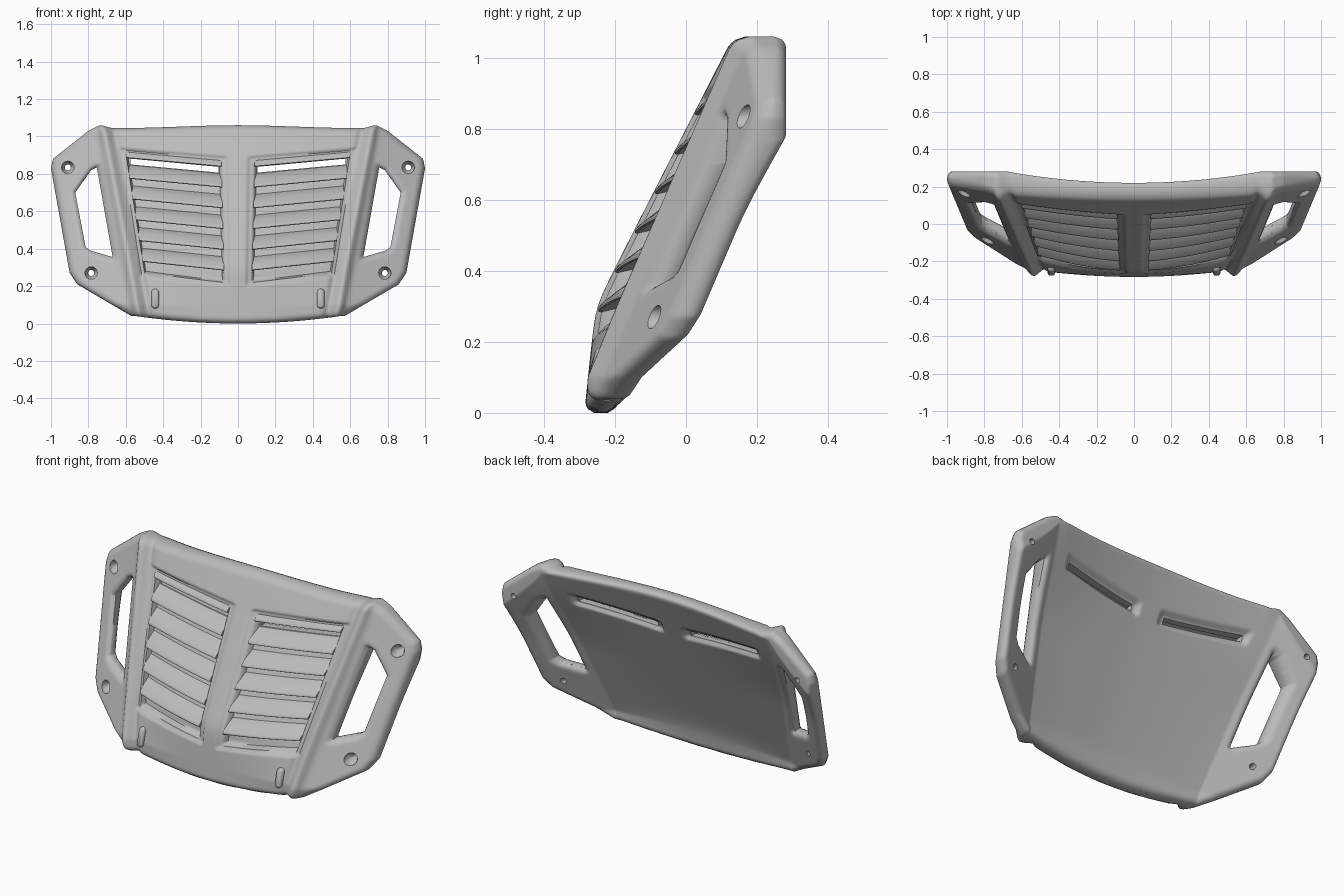
import bpy, bmesh, math

if "Cube" in bpy.data.objects:
    bpy.data.objects.remove(bpy.data.objects["Cube"])

grey = bpy.data.materials.new("light_grey_plastic")
grey.use_nodes = True
grey.diffuse_color = (0.5, 0.5, 0.5, 1)
grey.node_tree.nodes["Principled BSDF"].inputs["Base Color"].default_value = (0.5, 0.5, 0.5, 1)

# Half outline of the plate and the handle opening, as (x, z)
OUTLINE = [(0, 0), (0.2, 0.005), (0.4, 0.021), (0.57, 0.04), (0.86, 0.21), (0.90, 0.27), (1, 0.83),
           (0.99, 0.88), (0.80, 1.03), (0.74, 1.06), (0, 1.06)]
WINDOW = [(0.755, 0.835), (0.785, 0.82), (0.87, 0.70), (0.815, 0.41), (0.79, 0.39), (0.67, 0.355)]
BOLTS = [(0.91, 0.835), (0.785, 0.27)]
SLOPE = 0.065          # how much louver rows climb towards the ribs
RADIUS = 0.034         # edge rounding
N_MID, N_WING, N_ROW = 70, 32, 120


def smooth(a, b, v):
    v = min(1, max(0, (v - a) / (b - a)))
    return v * v * (3 - 2 * v)


def band(a, b, v, soft):
    return smooth(a - soft, a, v) * (1 - smooth(b, b + soft, v))


def soft_max(a, b):
    return 0.5 * (a + b + math.sqrt((a - b) ** 2 + 0.0003))


def seg_dist(x, z, a, b):
    dx, dz = b[0] - a[0], b[1] - a[1]
    k = min(1, max(0, ((x - a[0]) * dx + (z - a[1]) * dz) / (dx * dx + dz * dz)))
    return math.hypot(x - a[0] - k * dx, z - a[1] - k * dz)


def path_dist(x, z, pts):
    return min(seg_dist(x, z, a, b) for a, b in zip(pts, pts[1:]))


def inside(x, z, pts):
    hit = False
    for (ax, az), (bx, bz) in zip(pts, pts[1:] + pts[:1]):
        if (az > z) != (bz > z) and x < ax + (z - az) * (bx - ax) / (bz - az):
            hit = not hit
    return hit


def half_width(z):
    pts = OUTLINE[3:-1]
    for (ax, az), (bx, bz) in zip(pts, pts[1:]):
        if z <= bz:
            return ax + (bx - ax) * (z - az) / (bz - az)
    return pts[-1][0]


def rib_x(z):
    return 0.55 + 0.186 * (z - 0.04)


def bow(x, z, mid):
    """Surface bowed from the middle height line to the ribs, then swept wings."""
    side = max(-0.26, -0.26 + 0.43 * (z - 0.1)) + 0.015
    s = min(1, x / rib_x(z))
    return mid + (side - mid) * s * s + 0.43 * max(0, x - rib_x(z))


def front_mid(z):
    return soft_max(-0.257 + 0.1 * (z - 0.3), -0.257 + 0.513 * (z - 0.3))


def base(x, z):
    return bow(abs(x), z, front_mid(z))


def edge_pull(x, z):
    d = path_dist(x, z, OUTLINE)
    if x > 0.55:
        d = 0 if inside(x, z, WINDOW) else min(d, path_dist(x, z, WINDOW + WINDOW[:1]))
    d = min(d, RADIUS)
    return RADIUS - math.sqrt(RADIUS ** 2 - (RADIUS - d) ** 2)


def front_y(x, z, s):
    t, off = z - SLOPE * s, x - rib_x(z)
    y = base(x, z) + edge_pull(x, z)
    y -= 0.03 * math.exp(-((off + 0.02) / 0.027) ** 2)              # rib
    y += 0.012 * math.exp(-((off + 0.075) / 0.018) ** 2)            # groove beside it
    y += 0.014 * band(0.095, 0.865, s, 0.03) * band(0.205, 0.875, t, 0.015)   # grille frame
    return y + 0.038 * band(0.14, 0.83, s, 0.015) * band(0.222, 0.85, t, 0.01)   # louver pocket


def back_y(x, z, s):
    t = z - SLOPE * s
    thick = 0.09 + 0.045 * s * s * smooth(0.5, 1, z)
    dent = 0.022 * band(0.13, 0.82, s, 0.05) * band(0.80, 0.83, t, 0.03)
    mid = soft_max(front_mid(z), 0.13 + 0.435 * (z - 1.05))
    return min(0.282, bow(x, z, mid) + thick) - edge_pull(x, z) - dent


def make(name, verts, faces):
    bm = bmesh.new()
    vs = [bm.verts.new(v) for v in verts]
    for f in faces:
        bm.faces.new([vs[i] for i in f])
    bmesh.ops.recalc_face_normals(bm, faces=bm.faces)
    me = bpy.data.meshes.new(name)
    bm.to_mesh(me)
    bm.free()
    me.materials.append(grey)
    ob = bpy.data.objects.new(name, me)
    bpy.context.collection.objects.link(ob)
    return ob


def loft(name, rings):
    """Closed solid through a series of equal rings."""
    n = len(rings[0])
    verts = [p for r in rings for p in r]
    faces = [list(range(n)), list(range(len(verts) - n, len(verts)))]
    for k in range(len(rings) - 1):
        for i in range(n):
            j = (i + 1) % n
            faces.append([k * n + i, k * n + j, (k + 1) * n + j, (k + 1) * n + i])
    return make(name, verts, faces)


def finish(ob, angle):
    bpy.ops.object.select_all(action='DESELECT')
    ob.select_set(True)
    bpy.context.view_layer.objects.active = ob
    bpy.ops.object.shade_smooth_by_angle(angle=math.radians(angle))


# Main plate: front and back skins on one grid, joined by a rim
half = [(i / N_MID, 0) for i in range(N_MID + 1)] + [(1, j / N_WING) for j in range(1, N_WING + 1)]
columns = [(-1, s, q) for s, q in reversed(half[1:])] + [(1, s, q) for s, q in half]
front, back = [], []
for r in range(N_ROW + 1):
    v = r / N_ROW
    z0 = 0.04 + 1.02 * v
    shear = SLOPE * smooth(0.04, 0.2, z0) * (1 - smooth(0.92, 1.06, z0))
    for sign, s, q in columns:
        z = z0 + shear * (s - 0.5) * (1 - q) - 0.04 * (1 - s * s) * (1 - v) ** 6
        x = s * rib_x(z) * (1 - q) + half_width(z0) * q
        pos = (x, z, s)
        z -= 0.015 * smooth(0, 0.85, s) * (1 - smooth(0.9, 1, s)) * v ** 8
        front.append((sign * x, front_y(*pos), z))
        back.append((sign * x, back_y(*pos), z))
w, total = len(columns), len(front)
faces = []
for r in range(N_ROW):
    for c in range(w - 1):
        quad = [r * w + c, r * w + c + 1, (r + 1) * w + c + 1, (r + 1) * w + c]
        faces += [quad, [total + i for i in reversed(quad)]]
rim = ([c for c in range(w)] + [r * w + w - 1 for r in range(1, N_ROW + 1)]
       + [N_ROW * w + c for c in range(w - 2, -1, -1)] + [r * w for r in range(N_ROW - 1, 0, -1)])
for a, b in zip(rim, rim[1:] + rim[:1]):
    faces.append([a, b, total + b, total + a])
plate = make("vent_plate", front + back, faces)

# Cutters: handle openings, open top slots and stepped bolt holes
cutters = []
for sign in (-1, 1):
    cutters.append(loft("handle_cutter", [[(sign * x, y, z) for x, z in WINDOW] for y in (-0.6, 0.6)]))
    slot = [(s * rib_x(0.85), t + SLOPE * s) for s, t in
            [(0.15, 0.797), (0.82, 0.797), (0.82, 0.828), (0.15, 0.828)]]
    cutters.append(loft("slot_cutter", [[(sign * x, y, z) for x, z in slot] for y in (-0.6, 0.6)]))
    for bx, bz in BOLTS:
        y0, rings = base(bx, bz), []
        for dy, rad in [(-0.2, 0.033), (0.025, 0.033), (0.04, 0.016), (0.4, 0.016)]:
            rings.append([(sign * (bx + rad * math.cos(a * math.tau / 24)), y0 + dy,
                           bz + rad * math.sin(a * math.tau / 24)) for a in range(24)])
        cutters.append(loft("bolt_cutter", rings))
bpy.ops.object.select_all(action='DESELECT')
for cutter in cutters:
    cutter.hide_render = True
    cutter.select_set(True)
bpy.context.view_layer.objects.active = cutters[0]
bpy.ops.object.join()
cutter = cutters[0]
mod = plate.modifiers.new("openings", 'BOOLEAN')
mod.operation, mod.solver, mod.object = 'DIFFERENCE', 'EXACT', cutter
bpy.context.view_layer.objects.active = plate
bpy.ops.object.modifier_apply(modifier="openings")
bpy.data.objects.remove(cutter)
finish(plate, 50)

# Louver hoods: leaning blades whose rounded lower lip overhangs each slot
BLADE = [(0.002, 0.018), (0, 0.010), (0.003, 0.004), (0.009, 0.001), (0.017, 0.003),
         (0.045, 0.026), (0.078, 0.056), (0.078, 0.062), (0.012, 0.062)]
for sign, side in ((1, "left"), (-1, "right")):
    for k in range(6):
        rings = []
        for i in range(25):
            s = 0.125 + 0.72 * i / 24
            ring = []
            for dt, depth in BLADE:
                z = 0.83 - 0.111 * k + dt + SLOPE * s
                x = s * rib_x(z)
                ring.append((sign * x, base(x, z) + depth, z))
            rings.append(ring)
        finish(loft(f"{side}_louver_{k + 1}", rings), 50)

    # Small raised lug below each grille
    rings = []
    for scale, depth in [(1, 0.03), (1, -0.006), (0.85, -0.014), (0.5, -0.019)]:
        ring = []
        for a in range(24):
            ang = (a + 0.5) * math.tau / 24
            x = 0.443 + 0.02 * scale * math.cos(ang)
            z = 0.133 + math.copysign(0.033, math.sin(ang)) + 0.02 * scale * math.sin(ang)
            ring.append((sign * x, base(x, z) + depth, z))
        rings.append(ring)
    finish(loft(f"{side}_lug", rings), 60)
